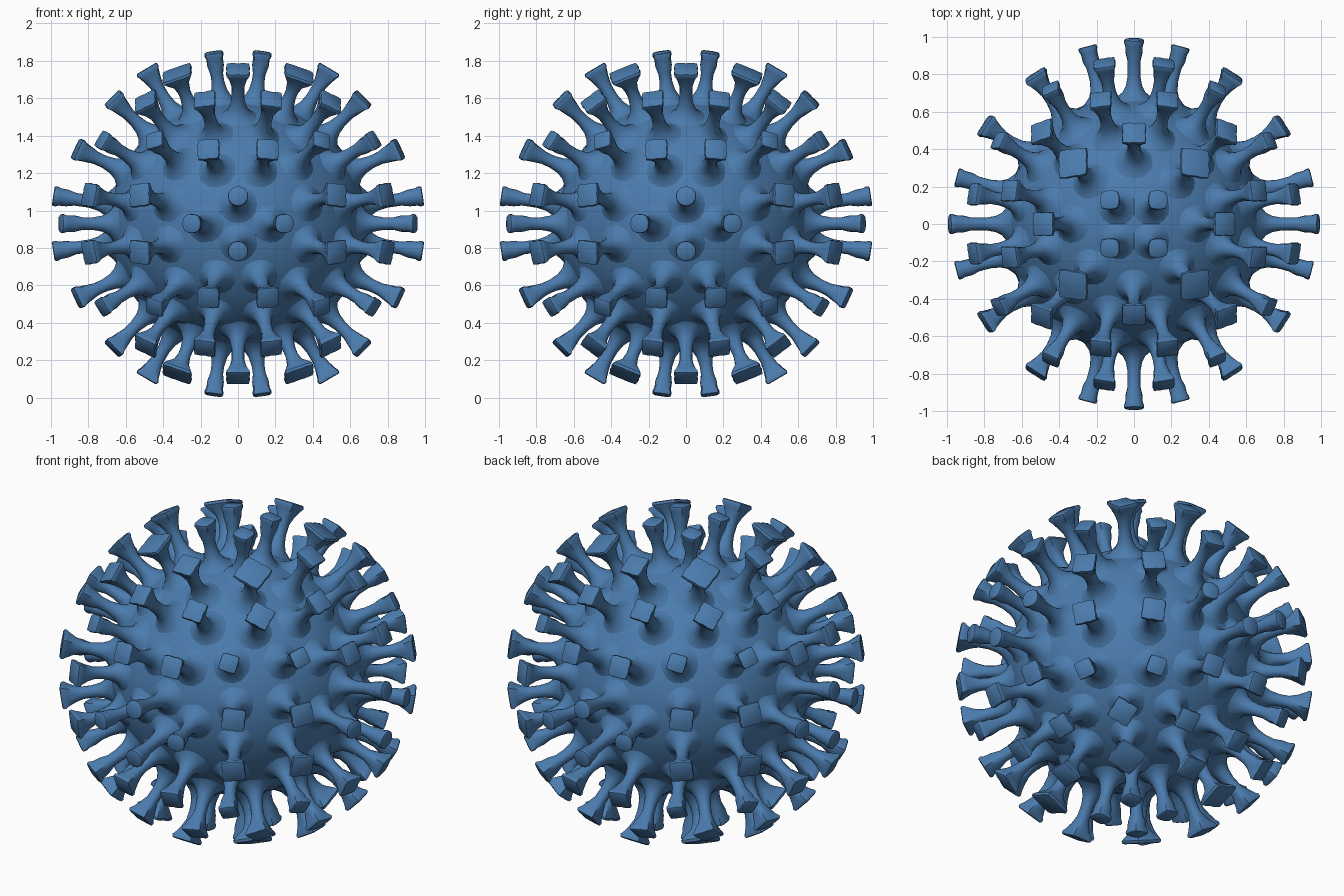
import bpy, bmesh, math
from mathutils import Vector, Matrix

cube = bpy.data.objects.get("Cube")
if cube:
    bpy.data.objects.remove(cube, do_unlink=True)

CENTRE = Vector((0, 0, 0.93))
BODY = Vector((0.69, 0.69, 0.665))
SEGMENTS = 16

blue = bpy.data.materials.new("steel_blue")
blue.use_nodes = True
colour = (0.07, 0.2, 0.42, 1)
blue.diffuse_color = colour
blue.node_tree.nodes["Principled BSDF"].inputs["Base Color"].default_value = colour
blue.node_tree.nodes["Principled BSDF"].inputs["Roughness"].default_value = 0.6


def finish(bm, name, angle):
    bmesh.ops.recalc_face_normals(bm, faces=bm.faces)
    mesh = bpy.data.meshes.new(name)
    bm.to_mesh(mesh)
    bm.free()
    mesh.materials.append(blue)
    mesh.shade_smooth()
    mesh.set_sharp_from_angle(angle=math.radians(angle))
    obj = bpy.data.objects.new(name, mesh)
    obj.location = CENTRE
    bpy.context.collection.objects.link(obj)


def symmetric_tips(x, y, z):
    """Repeat one tip over both axes, all quadrants and both halves."""
    return sorted({(sx * a, sy * b, sz * z)
                   for a, b in ((x, y), (y, x))
                   for sx in (1, -1) for sy in (1, -1) for sz in (1, -1)})


def add_spike(bm, tip, cap, pinch):
    """Flared root, thin stalk and trumpet cap with a pinched square rim."""
    tip = Vector(tip)
    reach = tip.length
    n = tip / reach
    root = 1 / math.sqrt(sum((n[i] / BODY[i]) ** 2 for i in range(3)))
    side = Vector((0, 1, 0)) if abs(n.x) > abs(n.y) else Vector((1, 0, 0))
    u = (side - n * side.dot(n)).normalized()
    v = n.cross(u)
    # distance from centre, radius, share of the square shape
    profile = [
        (root - 0.028, 0.13, 0), (root - 0.002, 0.09, 0),
        (root + 0.025, 0.06, 0), (root + 0.06, 0.043, 0),
        (root + 0.11, 0.034, 0), (reach - 0.12, 0.034, 0.1),
        (reach - 0.075, 0.045, 0.4), (reach - 0.035, cap * 0.87, 0.9),
        (reach - 0.018, cap, 1), (reach - 0.004, cap * 0.97, 1),
        (reach, cap * 0.85, 1),
    ]
    rings = []
    for d, r, square in profile:
        ring = []
        for i in range(SEGMENTS):
            a = math.tau * i / SEGMENTS
            bulge = abs(math.sin(2 * a)) ** 3 * 1.25 - 0.25
            rad = r * (1 + pinch * square * bulge)
            ring.append(bm.verts.new(n * d + (u * math.cos(a) + v * math.sin(a)) * rad))
        rings.append(ring)
    for low, high in zip(rings, rings[1:]):
        for i in range(SEGMENTS):
            j = (i + 1) % SEGMENTS
            bm.faces.new((low[i], low[j], high[j], high[i]))
    bm.faces.new(rings[-1])


# Round core
bm = bmesh.new()
bmesh.ops.create_icosphere(bm, subdivisions=4, radius=1)
bmesh.ops.transform(bm, matrix=Matrix.Diagonal(BODY).to_4x4(), verts=bm.verts)
finish(bm, "core_body", 60)

# Spike groups: name, one tip position, cap size, pinch of the square cap
groups = [
    ("pole_spikes", (0.13, 0.13, 0.917), 0.053, 0.15),
    ("upper_axis_spikes", (0, 0.49, 0.83), 0.066, 0.3),
    ("upper_corner_spikes", (0.33, 0.33, 0.81), 0.085, 0.28),
    ("shoulder_spikes", (0.18, 0.67, 0.67), 0.06, 0.32),
    ("corner_spikes", (0.5, 0.5, 0.66), 0.066, 0.32),
    ("middle_spikes", (0.16, 0.865, 0.4), 0.062, 0.26),
    ("diagonal_spikes", (0.45, 0.73, 0.45), 0.052, 0.25),
    ("belt_spikes", (0.53, 0.8, 0.155), 0.066, 0.28),
    ("axis_spikes", (0, 0.988, 0.148), 0.054, 0),
    ("equator_spikes", (0.25, 0.95, 0), 0.052, 0.08),
]
for name, tip, cap, pinch in groups:
    bm = bmesh.new()
    for position in symmetric_tips(*tip):
        add_spike(bm, position, cap, pinch)
    finish(bm, name, 40)
